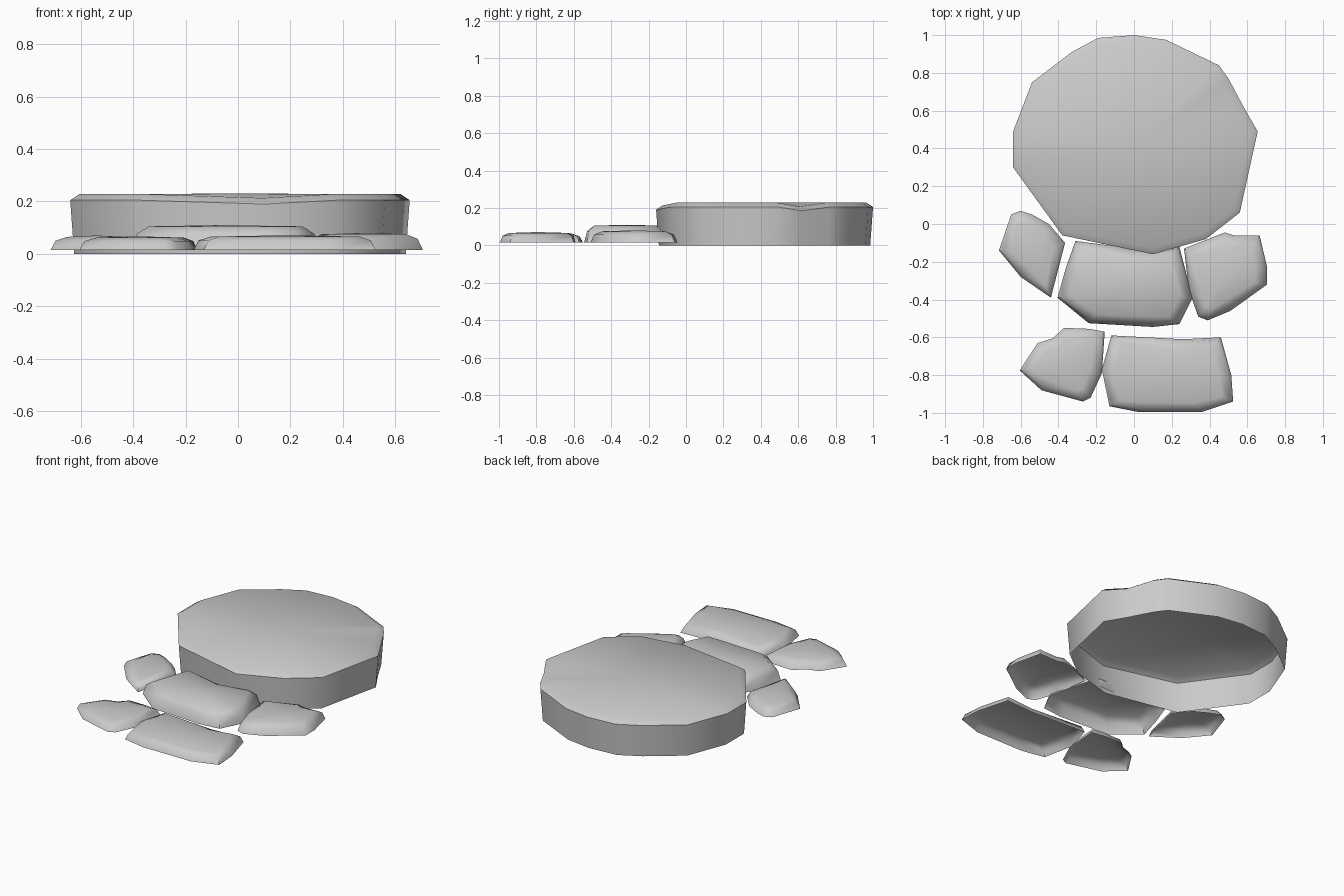
import bpy, bmesh
from math import radians
from mathutils import Vector

cube = bpy.data.objects.get("Cube")
if cube:
    bpy.data.objects.remove(cube, do_unlink=True)

stone = bpy.data.materials.new("grey stone")
stone.use_nodes = True
grey = (0.6, 0.6, 0.6, 1)
stone.diffuse_color = grey
stone.node_tree.nodes["Principled BSDF"].inputs["Base Color"].default_value = grey


def make_slab(name, outline, rings, crown, dips={}):
    """Open-bottomed slab: rings of (height, inset) closed by a fan to a centre point."""
    pts = [Vector(p) for p in outline]
    n = len(pts)
    centre = Vector(((min(p.x for p in pts) + max(p.x for p in pts)) / 2,
                     (min(p.y for p in pts) + max(p.y for p in pts)) / 2))
    bm = bmesh.new()
    loops = []
    for level, (z, inset) in enumerate(rings):
        loop = []
        for i, p in enumerate(pts):
            q = p + (centre - p).normalized() * inset
            drop = dips.get(i, 0) if level else 0
            loop.append(bm.verts.new((q.x, q.y, z - drop)))
        loops.append(loop)
    for low, high in zip(loops, loops[1:]):
        for i in range(n):
            j = (i + 1) % n
            bm.faces.new((low[i], low[j], high[j], high[i]))
    top = bm.verts.new((centre.x, centre.y, crown))
    for i in range(n):
        bm.faces.new((loops[-1][i], loops[-1][(i + 1) % n], top))
    mesh = bpy.data.meshes.new(name)
    bm.to_mesh(mesh)
    bm.free()
    mesh.materials.append(stone)
    obj = bpy.data.objects.new(name, mesh)
    bpy.context.collection.objects.link(obj)
    bpy.ops.object.select_all(action="DESELECT")
    obj.select_set(True)
    bpy.context.view_layer.objects.active = obj
    bpy.ops.object.shade_smooth_by_angle(angle=radians(52))


def make_step(name, outline, height):
    base = 0.015
    rings = [(base, 0), (base + (height - base) * 0.65, 0.02), (height - 0.005, 0.065)]
    make_slab(name, outline, rings, height)


# Round platform with two chipped rim corners
make_slab("round_platform", [
    (0, 1), (-0.19, 0.985), (-0.33, 0.91), (-0.54, 0.75), (-0.64, 0.49), (-0.64, 0.3),
    (-0.38, -0.06), (0.1, -0.16), (0.38, -0.08), (0.56, 0.06), (0.655, 0.49),
    (0.58, 0.62), (0.5, 0.77), (0.45, 0.84), (0.17, 0.975)],
    [(0, 0.015), (0.205, 0), (0.228, 0.035)], 0.23, {7: 0.015, 11: 0.02})

# Middle row of stepping stones
make_step("middle_step", [
    (-0.31, -0.09), (-0.36, -0.23), (-0.405, -0.39), (-0.24, -0.525), (0.1, -0.545),
    (0.24, -0.53), (0.31, -0.39), (0.24, -0.12), (0, -0.13)], 0.11)
make_step("middle_right_step", [
    (-0.6, 0.07), (-0.65, 0.05), (-0.715, -0.14), (-0.6, -0.28), (-0.44, -0.39),
    (-0.365, -0.1), (-0.45, 0), (-0.54, 0.05)], 0.07)
make_step("middle_left_step", [
    (0.48, -0.045), (0.265, -0.13), (0.29, -0.35), (0.34, -0.49), (0.39, -0.51),
    (0.51, -0.46), (0.705, -0.32), (0.705, -0.23), (0.665, -0.06), (0.53, -0.06)], 0.08)

# Front row of stepping stones
make_step("front_right_step", [
    (-0.37, -0.55), (-0.43, -0.605), (-0.51, -0.63), (-0.605, -0.775), (-0.49, -0.88),
    (-0.27, -0.94), (-0.23, -0.92), (-0.17, -0.79), (-0.155, -0.57), (-0.24, -0.555)], 0.067)
make_step("front_left_step", [
    (-0.12, -0.59), (-0.17, -0.77), (-0.13, -0.965), (0.02, -0.995), (0.36, -0.995),
    (0.525, -0.94), (0.515, -0.8), (0.46, -0.6), (0.26, -0.61)], 0.071)
